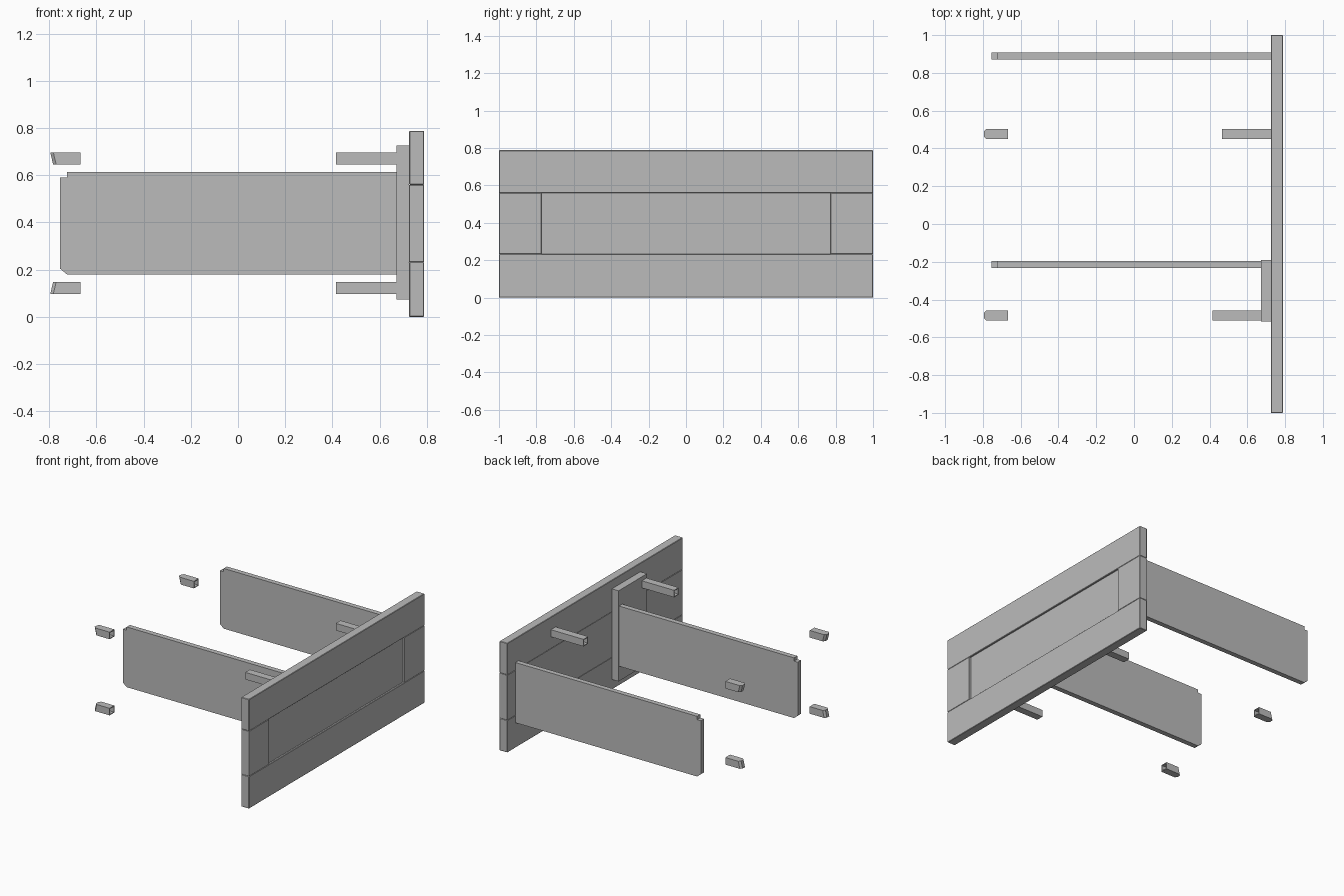
import bpy, bmesh
from mathutils import Vector

if "Cube" in bpy.data.objects:
    bpy.data.objects.remove(bpy.data.objects["Cube"])

grey = bpy.data.materials.new("plain_grey")
grey.diffuse_color = (0.5, 0.5, 0.5, 1)
grey.use_nodes = True
grey.node_tree.nodes["Principled BSDF"].inputs["Base Color"].default_value = grey.diffuse_color


def finish(name, bm):
    bmesh.ops.recalc_face_normals(bm, faces=bm.faces)
    me = bpy.data.meshes.new(name)
    bm.to_mesh(me)
    bm.free()
    me.materials.append(grey)
    ob = bpy.data.objects.new(name, me)
    bpy.context.collection.objects.link(ob)
    return ob


def box_mesh(x, y, z):
    bm = bmesh.new()
    bmesh.ops.create_cube(bm, size=1)
    for v in bm.verts:
        v.co = Vector([(r[0] + r[1]) / 2 + c * (r[1] - r[0])
                       for c, r in zip(v.co, (x, y, z))])
    return bm


def box(name, x, y, z, bevel=0):
    bm = box_mesh(x, y, z)
    if bevel:
        bmesh.ops.bevel(bm, geom=bm.edges[:], offset=bevel, segments=1,
                        affect='EDGES')
    return finish(name, bm)


def hollow(bm, direction, wall, depth):
    """Sink a square socket into the end facing along x in the direction."""
    bm.normal_update()
    end = [f for f in bm.faces if f.normal.x * direction > 0.99]
    bmesh.ops.inset_region(bm, faces=end, thickness=wall)
    out = bmesh.ops.extrude_face_region(bm, geom=end)
    moved = [v for v in out["geom"] if isinstance(v, bmesh.types.BMVert)]
    bmesh.ops.translate(bm, verts=moved, vec=(-direction * depth, 0, 0))
    bmesh.ops.delete(bm, geom=end, context='FACES_ONLY')


# Framed front: two long rails, two stiles and a recessed centre panel
BACK, FACE = 0.725, 0.788
box("lower_rail", (BACK, FACE), (-1, 1), (0, 0.233), 0.003)
box("upper_rail", (BACK, FACE), (-1, 1), (0.559, 0.788), 0.003)
for side, y in (("near", (-1, -0.772)), ("far", (0.772, 1))):
    box(side + "_stile", (BACK, FACE), y, (0.233, 0.559), 0.002)
box("centre_panel", (BACK, FACE - 0.013), (-0.772, 0.772), (0.233, 0.559))

# Spacer block behind the front
box("spacer_block", (0.672, BACK), (-0.515, -0.191), (0.073, 0.726))


# Upright boards with a notched top corner and a clipped bottom corner
def board(name, x_end, y0, y1):
    profile = [(-0.754, 0.205), (-0.724, 0.18), (x_end, 0.18), (x_end, 0.614),
               (-0.724, 0.614), (-0.724, 0.59), (-0.754, 0.59)]
    bm = bmesh.new()
    face = bm.faces.new([bm.verts.new((x, y0, z)) for x, z in profile])
    out = bmesh.ops.extrude_face_region(bm, geom=[face])
    bmesh.ops.translate(bm, vec=(0, y1 - y0, 0), verts=[
        v for v in out["geom"] if isinstance(v, bmesh.types.BMVert)])
    finish(name, bm)


board("near_board", 0.672, -0.234, -0.197)
board("far_board", BACK, 0.871, 0.907)

# Square sockets on the front, and matching end caps in line with them
for side, y, x0, x1 in (("near", (-0.51, -0.457), 0.415, 0.672),
                        ("far", (0.45, 0.504), 0.465, BACK)):
    for level, z, up in (("lower", (0.097, 0.148), -1),
                         ("upper", (0.646, 0.697), 1)):
        bm = box_mesh((x0, x1), y, z)
        hollow(bm, -1, 0.008, 0.1)
        finish(f"{side}_{level}_socket", bm)

        bm = box_mesh((-0.795, -0.667), y, z)
        hollow(bm, 1, 0.008, 0.09)
        nose = [e for e in bm.edges
                if all(v.co.x < -0.79 for v in e.verts)
                and abs(e.verts[0].co.z - e.verts[1].co.z) > 0.01]
        bmesh.ops.bevel(bm, geom=nose, offset=0.013, segments=1,
                        affect='EDGES')
        # Slope the nose back towards the boards
        for v in bm.verts:
            if v.co.x < -0.775 and (v.co.z - sum(z) / 2) * up < 0:
                v.co.x += 0.012
        finish(f"{side}_{level}_end_cap", bm)
